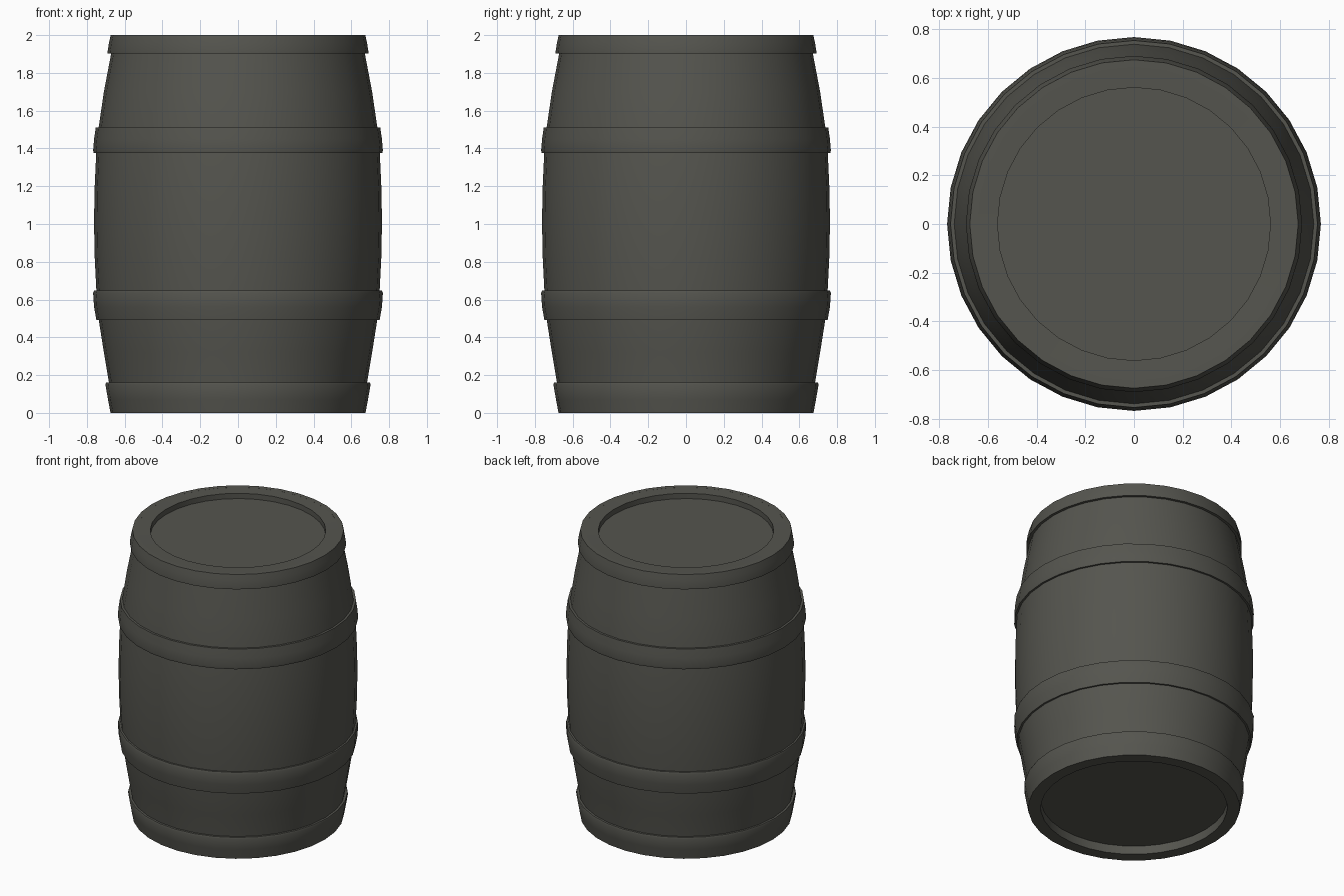
import bpy, bmesh, math

if "Cube" in bpy.data.objects:
    bpy.data.objects.remove(bpy.data.objects["Cube"])

SIDES = 32

mat = bpy.data.materials.new("dark grey wood")
mat.diffuse_color = (0.09, 0.09, 0.077, 1)
mat.use_nodes = True
mat.node_tree.nodes["Principled BSDF"].inputs["Base Color"].default_value = mat.diffuse_color


def lathe(name, profile, closed=False):
    """Revolve (radius, z) points around the z axis; radius 0 ends become flat caps."""
    bm = bmesh.new()
    rings = []
    for r, z in profile:
        rings.append([bm.verts.new((r * math.cos(2 * math.pi * i / SIDES),
                                    r * math.sin(2 * math.pi * i / SIDES), z))
                      for i in range(SIDES)])
    n = len(rings)
    for k in range(n if closed else n - 1):
        a, b = rings[k], rings[(k + 1) % n]
        for i in range(SIDES):
            j = (i + 1) % SIDES
            bm.faces.new((a[i], a[j], b[j], b[i]))
    if not closed:
        bm.faces.new(rings[0][::-1])
        bm.faces.new(rings[-1])
    bmesh.ops.recalc_face_normals(bm, faces=bm.faces)
    me = bpy.data.meshes.new(name)
    bm.to_mesh(me)
    bm.free()
    me.materials.append(mat)
    ob = bpy.data.objects.new(name, me)
    bpy.context.collection.objects.link(ob)
    bpy.ops.object.select_all(action='DESELECT')
    ob.select_set(True)
    bpy.context.view_layer.objects.active = ob
    bpy.ops.object.shade_smooth_by_angle(angle=math.radians(35))
    return ob


# Bulging body with recessed flat heads at both ends
lathe("barrel_body", [
    (0.595, 0.06), (0.595, 0.0), (0.665, 0.0),
    (0.683, 0.16), (0.71, 0.32), (0.737, 0.49), (0.75, 0.65),
    (0.759, 0.83), (0.762, 1.0), (0.76, 1.17), (0.751, 1.37),
    (0.738, 1.51), (0.71, 1.70), (0.672, 1.90),
    (0.655, 2.0), (0.56, 1.997), (0.56, 1.96)])

# Hoops: outer profile from bottom to top, closed inside the body
hoops = {
    "bottom_hoop": [(0.675, 0.0), (0.688, 0.07), (0.702, 0.15), (0.698, 0.16)],
    "lower_hoop": [(0.75, 0.493), (0.762, 0.56), (0.767, 0.635), (0.762, 0.648)],
    "upper_hoop": [(0.764, 1.375), (0.767, 1.39), (0.762, 1.45), (0.753, 1.512)],
    "top_hoop": [(0.69, 1.903), (0.69, 1.915), (0.683, 1.96), (0.674, 2.0)],
}
for name, outer in hoops.items():
    lo, hi = outer[0], outer[-1]
    lathe(name, outer + [(hi[0] - 0.03, hi[1]), (lo[0] - 0.03, lo[1])], closed=True)
